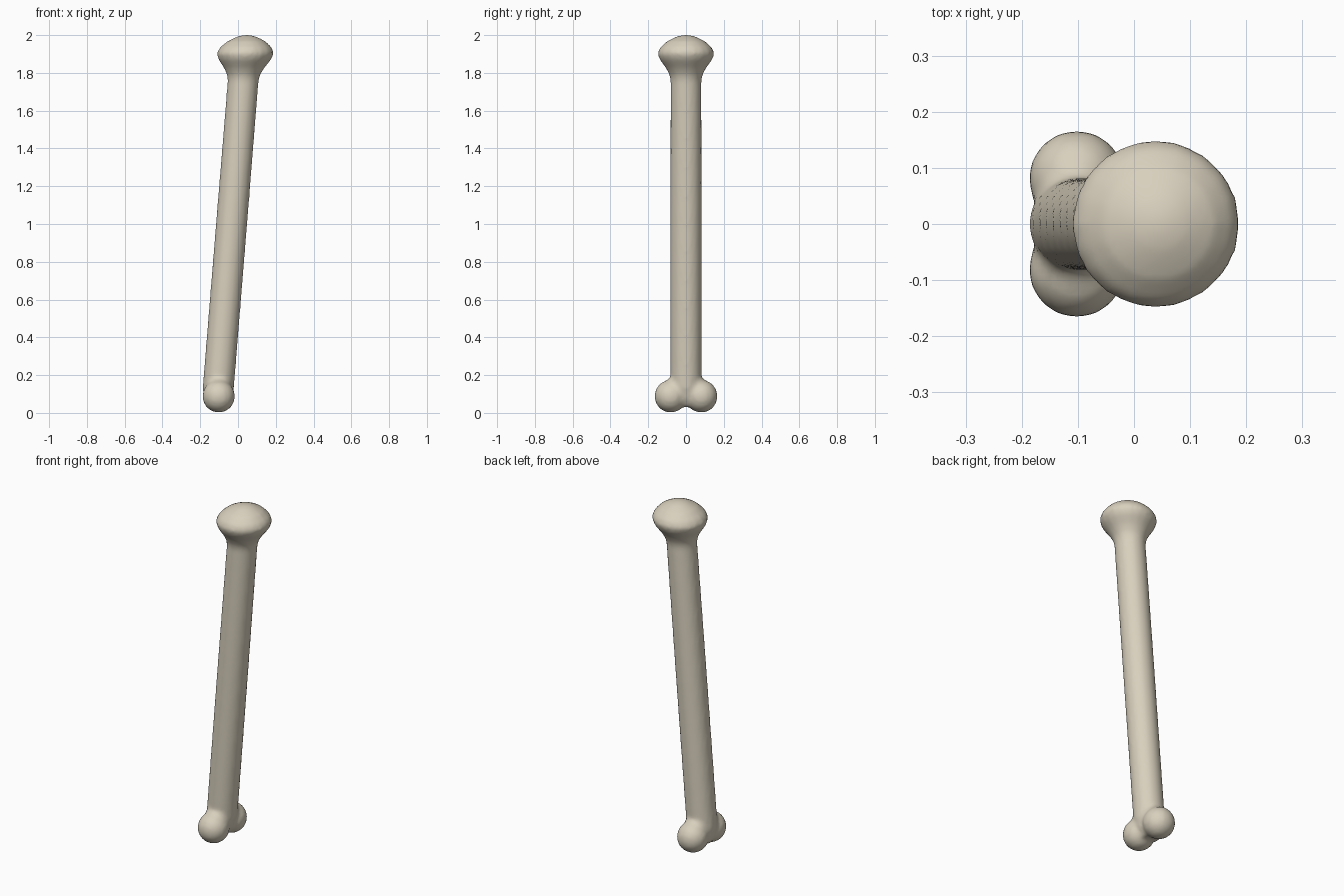
import bpy, bmesh, math
from mathutils import Matrix

if "Cube" in bpy.data.objects:
    bpy.data.objects.remove(bpy.data.objects["Cube"])

SIDES = 20

def axis_x(z):
    # the bone leans gently towards +x as it rises
    return -0.103 + 0.081 * (z - 0.15)

bm = bmesh.new()

# Shaft and mushroom-shaped head: (radius, height) profile turned round the leaning axis
profile = [(0.045, 0.032), (0.07, 0.07), (0.083, 0.13), (0.083, 1.0), (0.082, 1.76),
           (0.088, 1.79), (0.106, 1.825), (0.139, 1.87), (0.152, 1.903),
           (0.137, 1.935), (0.1, 1.968), (0.055, 1.99), (0.02, 2.0)]
rings = []
for r, z in profile:
    rings.append([bm.verts.new((axis_x(z) + r * math.cos(2 * math.pi * i / SIDES),
                                r * math.sin(2 * math.pi * i / SIDES), z))
                  for i in range(SIDES)])
for a, b in zip(rings, rings[1:]):
    for i in range(SIDES):
        j = (i + 1) % SIDES
        bm.faces.new((a[i], a[j], b[j], b[i]))
bm.faces.new(rings[0][::-1])
bm.faces.new(rings[-1])

# Two knuckles at the foot, mirrored across y
for side in (-1, 1):
    bmesh.ops.create_uvsphere(bm, u_segments=16, v_segments=10, radius=0.087,
                              matrix=Matrix.Translation((-0.102, side * 0.081, 0.088)))
    # fillet between knuckle and shaft
    bmesh.ops.create_uvsphere(bm, u_segments=16, v_segments=10, radius=0.07,
                              matrix=Matrix.Translation((-0.102, side * 0.04, 0.135)))

mesh = bpy.data.meshes.new("bone")
bm.to_mesh(mesh)
bm.free()
bone = bpy.data.objects.new("bone", mesh)
bpy.context.collection.objects.link(bone)

mat = bpy.data.materials.new("bone beige")
mat.diffuse_color = (0.69, 0.63, 0.51, 1)
mat.use_nodes = True
mat.node_tree.nodes["Principled BSDF"].inputs["Base Color"].default_value = mat.diffuse_color
mesh.materials.append(mat)

# Fuse the parts into one skin and soften the joins
remesh = bone.modifiers.new("fuse", 'REMESH')
remesh.mode = 'VOXEL'
remesh.voxel_size = 0.012
remesh.use_smooth_shade = True
soften = bone.modifiers.new("soften", 'SMOOTH')
soften.factor = 0.5
soften.iterations = 5
